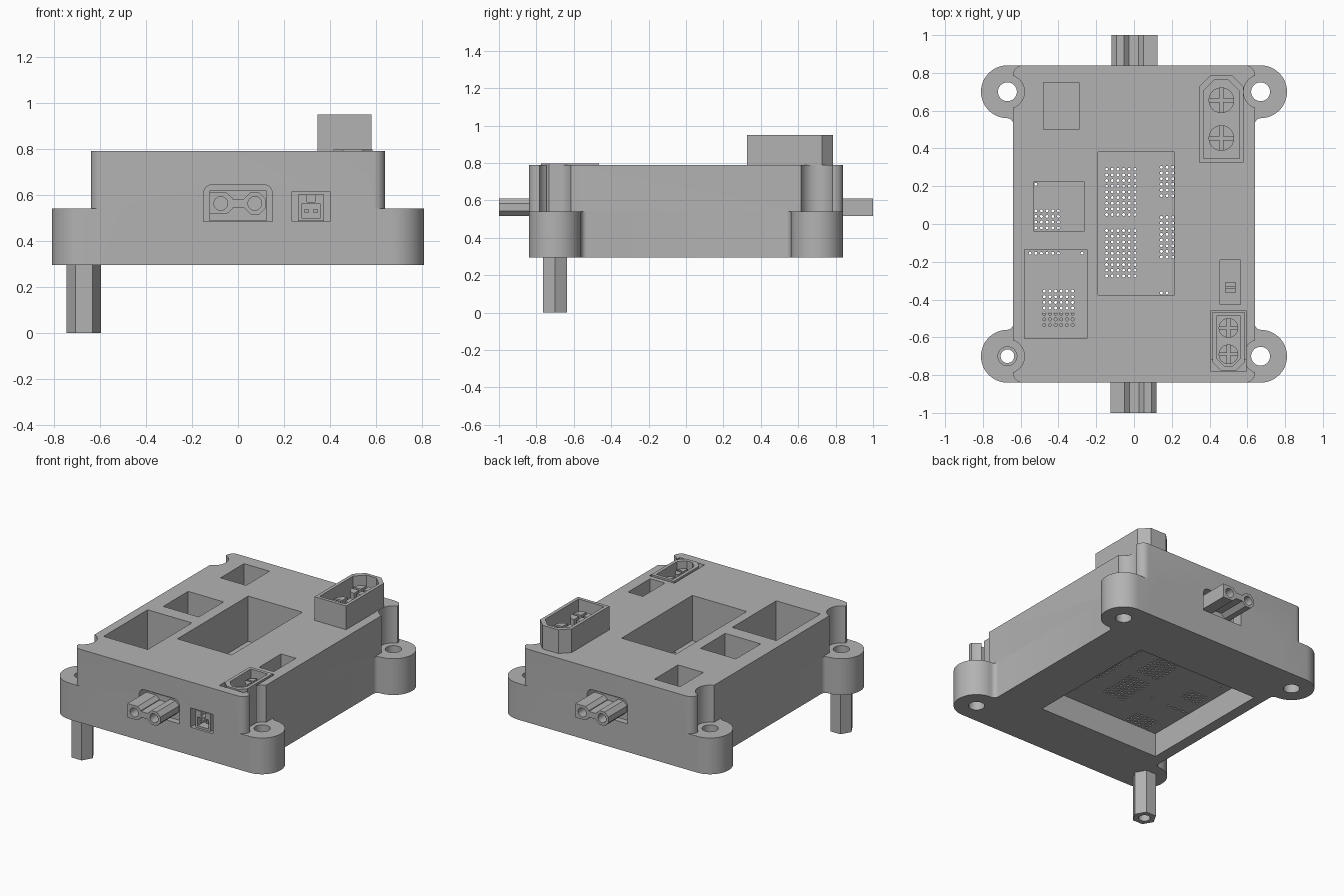
import bpy, bmesh
from math import sin, cos, pi, radians
from mathutils import Matrix

if "Cube" in bpy.data.objects:
    bpy.data.objects.remove(bpy.data.objects["Cube"], do_unlink=True)

grey = bpy.data.materials.new("plain_grey")
grey.use_nodes = True
GREY = (0.45, 0.45, 0.45, 1)
grey.diffuse_color = GREY
grey.node_tree.nodes["Principled BSDF"].inputs["Base Color"].default_value = GREY

TO_FRONT = Matrix.Rotation(radians(90), 4, 'X')   # profile (x, z), depth towards -y
parts = []


def arc(cx, cy, r, a0, a1, n=12):
    return [(cx + r * cos(radians(a0 + (a1 - a0) * i / n)),
             cy + r * sin(radians(a0 + (a1 - a0) * i / n))) for i in range(n + 1)]


def circle(cx, cy, r, n=32, turn=0):
    return arc(cx, cy, r, turn, turn + 360, n)[:-1]


def rect(x0, x1, y0, y1):
    return [(x0, y0), (x1, y0), (x1, y1), (x0, y1)]


def add_prism(bm, pts, z0, z1):
    face = bm.faces.new([bm.verts.new((x, y, z0)) for x, y in pts])
    new = bmesh.ops.extrude_face_region(bm, geom=[face])["geom"]
    bmesh.ops.translate(bm, vec=(0, 0, z1 - z0),
                        verts=[v for v in new if isinstance(v, bmesh.types.BMVert)])


def prisms(name, outlines, z0, z1, matrix=None):
    """One object made of extruded outlines."""
    bm = bmesh.new()
    for pts in outlines:
        add_prism(bm, pts, z0, z1)
    if matrix:
        bm.transform(matrix)
    bmesh.ops.recalc_face_normals(bm, faces=bm.faces)
    mesh = bpy.data.meshes.new(name)
    bm.to_mesh(mesh)
    bm.free()
    mesh.materials.append(grey)
    ob = bpy.data.objects.new(name, mesh)
    bpy.context.collection.objects.link(ob)
    parts.append(ob)
    return ob


def combine(target, tools, operation='DIFFERENCE'):
    """Apply a boolean with each tool, then drop the tools."""
    for tool in tools:
        mod = target.modifiers.new("bool", 'BOOLEAN')
        mod.operation, mod.solver, mod.object = operation, 'EXACT', tool
    graph = bpy.context.evaluated_depsgraph_get()
    graph.update()
    mesh = bpy.data.meshes.new_from_object(target.evaluated_get(graph))
    target.modifiers.clear()
    target.data = mesh
    for tool in tools:
        parts.remove(tool)
        bpy.data.objects.remove(tool, do_unlink=True)
    return target


BOTTOM, TOP, EAR_TOP = 0.295, 0.79, 0.54
BOARD_LOW, BOARD_TOP = 0.455, 0.485
HX, HY = 0.67, 0.70
corners = [(sx, sy) for sx in (-1, 1) for sy in (-1, 1)]

# Housing block with rounded corners
c = 0.05
outline = []
for k, (sx, sy) in enumerate([(1, 1), (-1, 1), (-1, -1), (1, -1)]):
    outline += arc(sx * (0.64 - c), sy * (0.84 - c), c, 90 * k, 90 * k + 90, 6)
housing = prisms("housing", [outline], BOTTOM, TOP)

# Mounting ears with screw clearance above them
ear_shape = ([(0.5, 0.53), (0.64, 0.53)] + arc(0.67, 0.53, 0.03, 180, 90, 5)
             + arc(HX, HY, 0.14, -90, 90, 24)[1:] + [(0.5, 0.84)])
notches = [prisms("notch", [circle(sx * HX, sy * HY, 0.09)], EAR_TOP, 1) for sx, sy in corners]
combine(housing, notches)
ears = [prisms("ear", [[(sx * x, sy * y) for x, y in ear_shape]], BOTTOM, EAR_TOP)
        for sx, sy in corners]
combine(housing, ears, 'UNION')
holes = [prisms("hole", [circle(sx * HX, sy * HY, 0.05)], 0.2, 0.7) for sx, sy in corners]

# Openings through the lid, the underside window and the end windows
pockets = [rect(-0.48, -0.29, 0.50, 0.75), rect(-0.53, -0.265, -0.04, 0.225),
           rect(-0.58, -0.25, -0.605, -0.135), rect(-0.19, 0.215, -0.375, 0.38),
           rect(0.455, 0.565, -0.425, -0.19), rect(0.407, 0.593, -0.78, -0.457)]
lid_cut = prisms("lid_cut", pockets, 0.465, 1)
under_cut = prisms("under_cut", [rect(-0.565, 0.34, -0.47, 0.47)], 0.2, 0.475)
window = ([(-0.15, BOARD_TOP), (0.15, BOARD_TOP)] + arc(0.11, 0.605, 0.04, 0, 90, 6)
          + arc(-0.11, 0.605, 0.04, 90, 180, 6))
BACK = Matrix.Rotation(pi, 4, 'Z') @ TO_FRONT
ends = [prisms("window", [window], 0.74, 0.9, m) for m in (TO_FRONT, BACK)]
ends.append(prisms("socket_window", [rect(0.235, 0.40, BOARD_TOP, 0.615)], 0.74, 0.9, TO_FRONT))
combine(housing, holes + [lid_cut, under_cut] + ends)

# Circuit board with grids of small through holes
board = prisms("circuit_board", [rect(-0.6, 0.6, -0.72, 0.77)], BOARD_LOW, BOARD_TOP)
grids = [(-0.145, 0.05, 6, 9), (-0.145, -0.275, 6, 9), (0.145, 0.15, 3, 6), (0.145, -0.175, 3, 8),
         (-0.52, -0.02, 5, 4), (-0.475, -0.535, 6, 7), (-0.55, -0.155, 6, 1), (0.145, -0.365, 2, 1),
         (-0.275, -0.155, 1, 1), (-0.52, 0.21, 1, 1)]
dots = [circle(x + 0.03 * i, y + 0.03 * j, 0.008, 8)
        for x, y, nx, ny in grids for i in range(nx) for j in range(ny)]
combine(board, [prisms("vias", dots, 0.4, 0.6)])


# Upright power sockets: open shell with chamfered end and split pins
def power_socket(name, cx, cy, w, l, end, base, floor, top, pin_top, pin_r, pitch):
    def shell(inset):
        a, b, ch = w / 2 - inset, l / 2 - inset, w * 0.25
        return [(cx + x, cy + end * y) for x, y in
                [(-a, -b), (a, -b), (a, b - ch), (a - ch, b), (ch - a, b), (-a, b - ch)]]
    body = prisms(name + "_shell", [shell(0)], base, top)
    combine(body, [prisms("cavity", [shell(0.022)], floor, top + 0.1)])
    for k, side in enumerate((-1, 1)):
        y, s = cy + side * pitch / 2, pin_r * 0.14
        pin = prisms(f"{name}_pin_{k + 1}", [circle(cx, y, pin_r, 24)], floor - 0.01, pin_top)
        slots = [prisms("slot", [rect(cx - a, cx + a, y - b, y + b)], floor + 0.01, 1)
                 for a, b in ((0.1, s), (s, 0.1))]
        combine(pin, slots)


power_socket("large_socket", 0.4625, 0.555, 0.235, 0.46, 1, 0.7, 0.81, 0.95, 0.90, 0.068, 0.20)
power_socket("small_socket", 0.5, -0.62, 0.17, 0.31, -1, 0.47, 0.66, 0.797, 0.75, 0.052, 0.14)

# End plugs: a square barrel and an eight-sided barrel joined by a web
PZ = 0.563
for name, m in (("front_plug", TO_FRONT), ("back_plug", BACK)):
    square = [(-0.125, PZ - 0.047), (-0.05, PZ - 0.047), (-0.025, PZ - 0.025),
              (-0.025, PZ + 0.025), (-0.05, PZ + 0.047), (-0.125, PZ + 0.047)]
    plug = prisms(name, [square], 0.72, 1.0, m)
    barrel = prisms("barrel", [circle(0.073, PZ, 0.051, 8, 22.5)], 0.72, 1.0, m)
    web = prisms("web", [rect(-0.05, 0.05, PZ - 0.02, PZ + 0.02)], 0.72, 1.0, m)
    combine(plug, [barrel, web], 'UNION')
    bores = [prisms("bore", [circle(x, PZ, 0.03, 24)], 0.88, 1.1, m) for x in (-0.075, 0.073)]
    combine(plug, bores)
    prisms(name + "_flange", [rect(-0.125, 0.125, 0.486, 0.62)], 0.72, 0.80, m)

# Small signal socket in the front
signal = prisms("signal_socket", [rect(0.262, 0.373, 0.486, 0.602)], 0.73, 0.825, TO_FRONT)
combine(signal, [prisms("hollow", [rect(0.277, 0.358, 0.50, 0.56),
                                   rect(0.30, 0.335, 0.57, 0.61)], 0.76, 0.9, TO_FRONT)])
prisms("signal_pins", [rect(x - 0.008, x + 0.008, 0.522, 0.538) for x in (0.298, 0.337)],
       0.75, 0.81, TO_FRONT)

# Little header on the board, seen through the narrow opening
prisms("board_header", [rect(0.485, 0.537, y - 0.012, y + 0.012) for y in (-0.352, -0.318)],
       0.48, 0.54)
prisms("board_header_base", [rect(0.485, 0.537, -0.364, -0.306)], 0.48, 0.52)

# Six-sided standoff
standoff = prisms("standoff", [circle(-HX, -HY, 0.075, 6)], 0, BOTTOM)
combine(standoff, [prisms("bore", [circle(-HX, -HY, 0.036)], -0.1, 0.5)])

# Smooth the round walls, keep edges crisp
bpy.ops.object.select_all(action='DESELECT')
for ob in parts:
    ob.select_set(True)
bpy.context.view_layer.objects.active = housing
bpy.ops.object.shade_smooth_by_angle(angle=radians(30))
